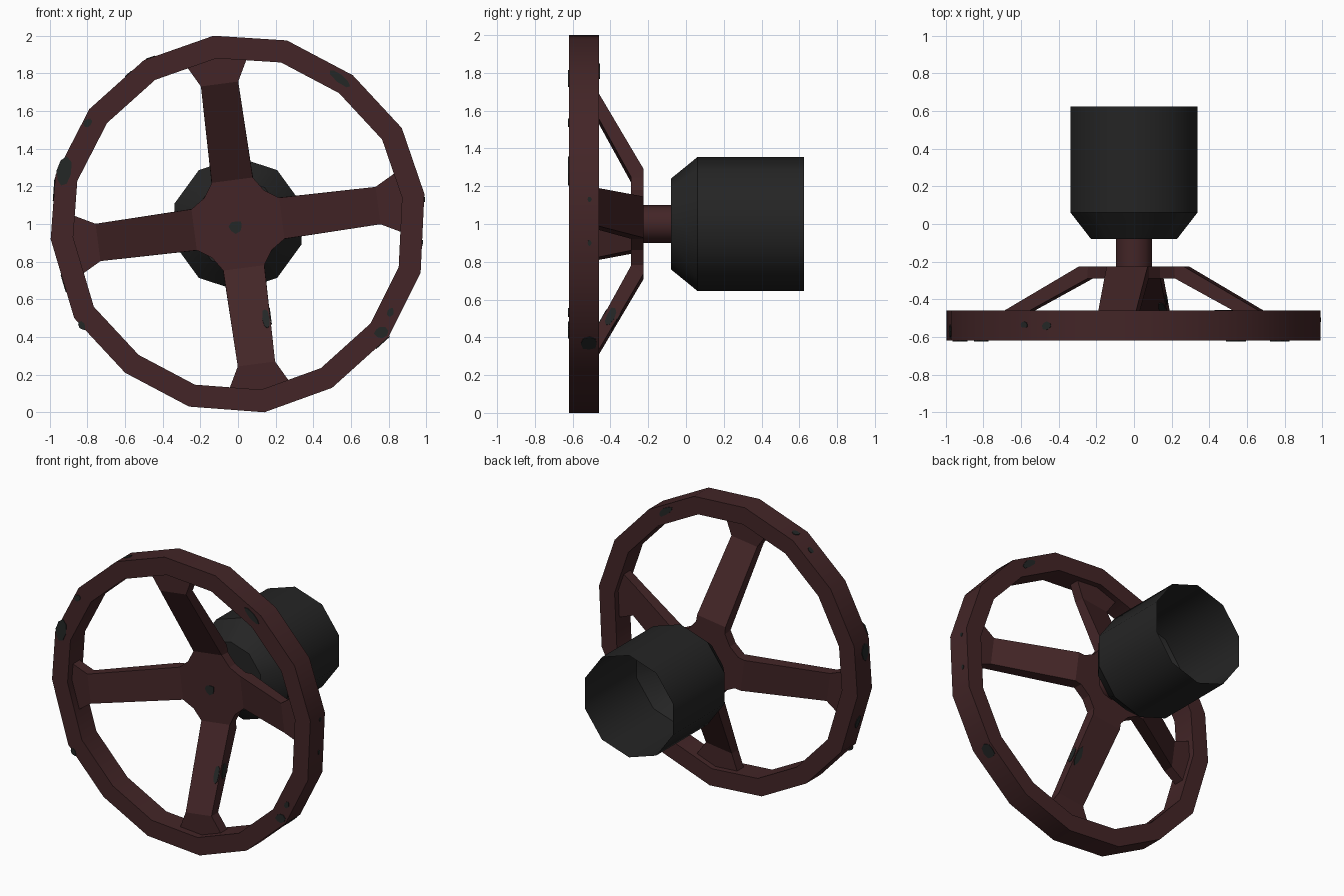
import bpy, bmesh, math, random
from mathutils import Vector

if "Cube" in bpy.data.objects:
    bpy.data.objects.remove(bpy.data.objects["Cube"])

random.seed(4)


def material(name, rgb):
    m = bpy.data.materials.new(name)
    m.diffuse_color = (*rgb, 1)
    m.use_nodes = True
    m.node_tree.nodes["Principled BSDF"].inputs["Base Color"].default_value = m.diffuse_color
    return m


BROWN = material("rusty brown", (0.056, 0.0185, 0.0200))
BLACK = material("black rubber", (0.0180, 0.0180, 0.0180))
CHIP = material("chipped paint grey", (0.0170, 0.0200, 0.0195))


def loft(name, sections, mat, cap_start=True, cap_end=True, loop=False, smooth=0):
    """Skin a row of equal-length closed sections."""
    bm = bmesh.new()
    rows = [[bm.verts.new(p) for p in s] for s in sections]
    n = len(rows[0])
    pairs = list(zip(rows, rows[1:])) + ([(rows[-1], rows[0])] if loop else [])
    for a, b in pairs:
        for i in range(n):
            j = (i + 1) % n
            bm.faces.new((a[i], a[j], b[j], b[i]))
    if cap_start and not loop:
        bm.faces.new(rows[0][::-1])
    if cap_end and not loop:
        bm.faces.new(rows[-1])
    bmesh.ops.recalc_face_normals(bm, faces=bm.faces)
    me = bpy.data.meshes.new(name)
    bm.to_mesh(me)
    bm.free()
    me.materials.append(mat)
    if smooth:
        me.shade_smooth()
        me.set_sharp_from_angle(angle=math.radians(smooth))
    ob = bpy.data.objects.new(name, me)
    bpy.context.collection.objects.link(ob)
    return ob


def ring(r, y, n):
    return [(r * math.sin(math.tau * i / n), y, 1 + r * math.cos(math.tau * i / n))
            for i in range(n)]


def chip(name, loc, normal, along, a, b):
    """Thin irregular paint chip lying on a surface; a, b are half sizes."""
    nrm = Vector(normal).normalized()
    u = Vector(along)
    u = (u - nrm * u.dot(nrm)).normalized()
    v = nrm.cross(u)
    base = []
    for i in range(8):
        t = math.tau * i / 8
        k = random.uniform(0.8, 1.12)
        base.append(Vector(loc) + u * a * k * math.cos(t) + v * b * k * math.sin(t))
    loft(name, [base, [p + nrm * 0.004 for p in base]], CHIP)


# Rim: slightly uneven sixteen-sided wheel
RIM = [(-.13, 1), (.26, .975), (.61, .79), (.87, .51), (.99, .16), (.97, -.26),
       (.80, -.60), (.50, -.87), (.14, -1), (-.26, -.97), (-.60, -.79), (-.87, -.50),
       (-.995, -.08), (-.97, .26), (-.79, .61), (-.50, .87)]
FRONT, BACK = -0.62, -0.46
rim = lambda k, y: [(x * k, y, 1 + z * k) for x, z in RIM]
loft("wheel_rim", [rim(1, FRONT), rim(1, BACK), rim(.88, BACK), rim(.88, FRONT)],
     BROWN, loop=True, smooth=37)

# Spokes: (front u, front y, back u, back y, half width), swept outwards from the hub
TILT = math.radians(7.5)


def place(u, v, y, ang):
    return Vector((u * math.cos(ang) - v * math.sin(ang), y,
                   1 + u * math.sin(ang) + v * math.cos(ang)))


STATIONS = [(.20, -.29, .20, -.225, .113), (.235, -.29, .28, -.225, .11),
            (.75, -.572, .75, -.50, .10), (.90, -.572, .90, -.50, .18)]
for k in range(4):
    ang = TILT + k * math.pi / 2
    loft(f"spoke_{k + 1}",
         [[place(uf, -w, yf, ang), place(uf, w, yf, ang),
           place(ub, w, yb, ang), place(ub, -w, yb, ang)]
          for uf, yf, ub, yb, w in STATIONS], BROWN)

# Hub plate with cut corners between the spokes
hub = lambda y: [place(u, v, y, TILT + k * math.pi / 2) for k in range(4)
                 for u, v in ((.235, -.11), (.235, .11), (.16, .16))]
loft("hub_plate", [hub(-.29), hub(-.225)], BROWN)

# Stem and open-backed housing
loft("stem", [ring(.1, -.24, 10), ring(.1, -.07, 10)], BROWN, smooth=37)
loft("housing", [ring(.24, -.08, 10), ring(.354, .06, 10), ring(.354, .625, 10)],
     BLACK, cap_end=False, smooth=37)

# Chips on the front of the rim, stretched along (dx, dz)
for i, (x, z, dx, dz, a, b) in enumerate([
        (.54, 1.775, .8, -.62, .08, .022), (-.80, 1.535, .5, .8, .028, .022),
        (-.925, 1.275, .2, 1, .08, .038), (-.83, .46, .6, -.8, .028, .018),
        (.76, .425, 1, .2, .036, .030), (.81, .53, .4, .8, .028, .018)]):
    chip(f"front_chip_{i + 1}", (x, FRONT, z), (0, -1, 0), (dx, 0, dz), a, b)
chip("back_chip", (.48, BACK, 1.81), (0, 1, 0), (.8, 0, -.62), .07, .022)

# Chips on the outer facets of the rim: facet, position along it, y, half sizes
for i, (f, t, y, a, b) in enumerate([
        (4, .07, -.51, .015, .012), (4, .62, -.51, .016, .012),
        (6, .12, -.51, .05, .045), (14, .72, -.535, .026, .016),
        (15, .10, -.54, .028, .024), (12, .78, -.57, .07, .035),
        (11, .45, -.56, .05, .03)]):
    p, q = Vector(RIM[f]), Vector(RIM[(f + 1) % 16])
    m, d = p.lerp(q, t), q - p
    chip(f"outer_chip_{i + 1}", (m.x, y, 1 + m.y), (-d.y, 0, d.x), (d.x, 0, d.y), a, b)

# Chips on the hub and on the edge of the lower spoke
chip("hub_chip", (-.012, -.29, .985), (0, -1, 0), (1, 0, 0), .036, .034)
low = TILT - math.pi / 2
slope = place(.515, 0, -.282, low) - place(0, 0, 0, low)
side = place(0, 1, 0, low) - place(0, 0, 0, low)
face = slope.cross(side).normalized()
face *= -1 if face.y > 0 else 1
chip("spoke_front_chip", place(.52, .083, -.446, low), face, slope, .065, .020)
chip("spoke_side_chip", place(.51, .105, -.40, low), side, slope, .06, .025)
chip("spoke_back_chip", place(.52, .083, -.365, low), -face, slope, .06, .020)
